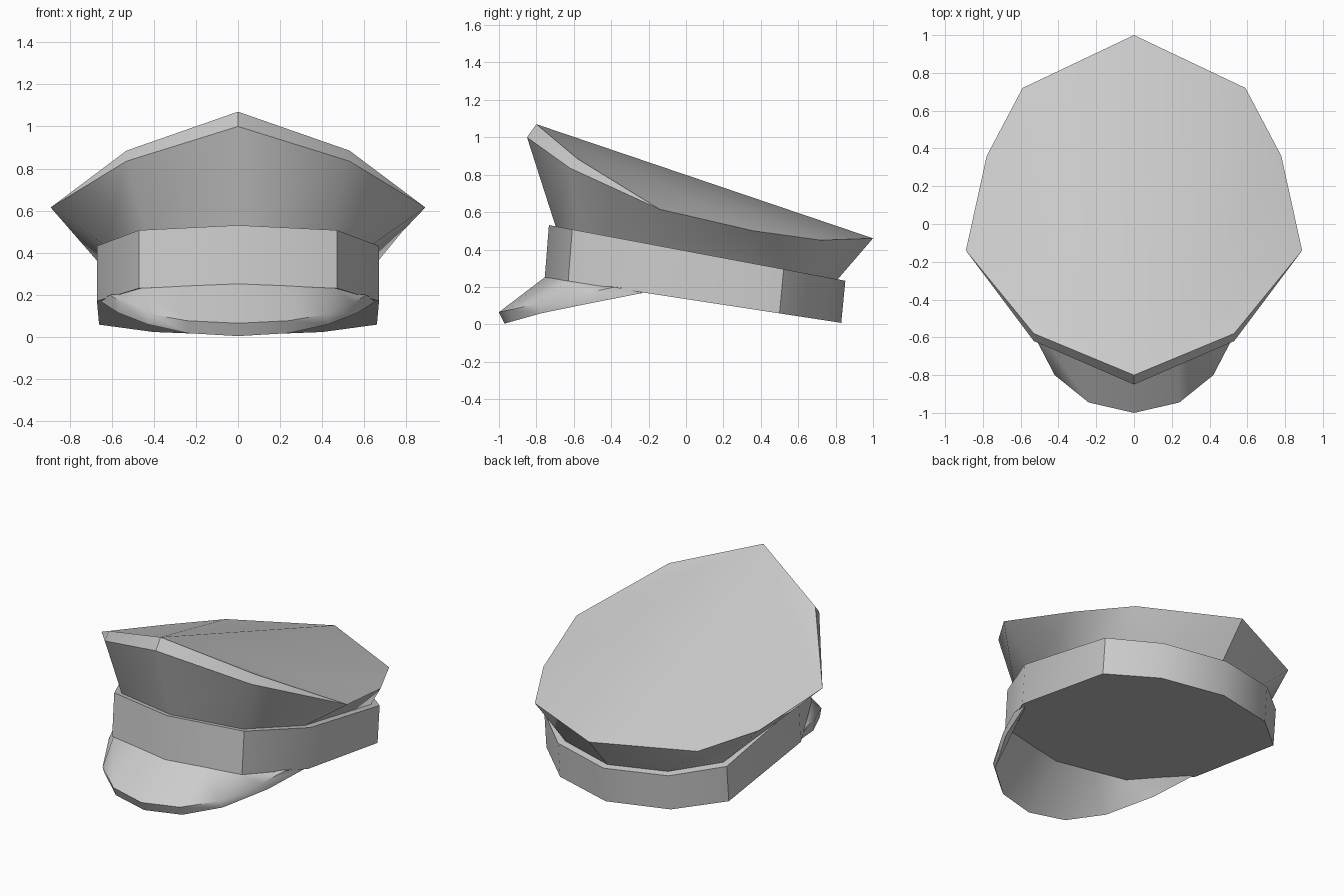
import bpy, bmesh, math

cube = bpy.data.objects.get("Cube")
if cube:
    bpy.data.objects.remove(cube)

grey = bpy.data.materials.new("plain_grey")
grey.use_nodes = True
colour = (0.6, 0.6, 0.6, 1)
grey.diffuse_color = colour
grey.node_tree.nodes["Principled BSDF"].inputs["Base Color"].default_value = colour


def ring(half):
    """Closed symmetric loop from the front-to-back points of the +x half."""
    return half + [(-x, y, z) for x, y, z in half[-2:0:-1]]


def strip(half):
    """Open symmetric row from the front point out to both sides."""
    return [(-x, y, z) for x, y, z in half[:0:-1]] + half


def loft(name, rows, closed, first=None, last=None, angle=40):
    """Skin neighbouring rows; ends may be an ngon 'cap' or a 'fan'."""
    bm = bmesh.new()
    grid = [[bm.verts.new(p) for p in row] for row in rows]
    count = len(rows[0])
    for low, high in zip(grid, grid[1:]):
        for i in range(count if closed else count - 1):
            j = (i + 1) % count
            bm.faces.new((low[i], low[j], high[j], high[i]))
    for row, style in ((grid[0], first), (grid[-1], last)):
        if style == "cap":
            bm.faces.new(row)
        elif style == "fan":
            for i in range(1, count - 1):
                bm.faces.new((row[0], row[i], row[i + 1]))
    bmesh.ops.remove_doubles(bm, verts=bm.verts, dist=0.0005)
    bmesh.ops.recalc_face_normals(bm, faces=bm.faces)
    mesh = bpy.data.meshes.new(name)
    bm.to_mesh(mesh)
    bm.free()
    mesh.materials.append(grey)
    obj = bpy.data.objects.new(name, mesh)
    bpy.context.collection.objects.link(obj)
    bpy.ops.object.select_all(action="DESELECT")
    obj.select_set(True)
    bpy.context.view_layer.objects.active = obj
    bpy.ops.object.shade_smooth_by_angle(angle=math.radians(angle))
    return obj


# Head band: ten-sided, its top and bottom on tilted planes
plan = [(0, -0.755), (0.47, -0.63), (0.67, -0.23), (0.66, 0.5), (0.4, 0.73), (0, 0.83)]
band_low = [(x, y, 0.135 - 0.153 * y) for x, y in plan]
band_top = [(x, y + 0.022, 0.393 - 0.188 * (y + 0.022)) for x, y in plan]
loft("head_band", [ring(band_low), ring(band_top)], True, "cap", "cap")

# Crown: flares from inside the band to a wide rim with a bevelled front lip
base = [(x * 0.93, y * 0.95, 0.391 - 0.188 * y * 0.95) for x, y, z in band_top]
rim = [(0, -0.8, 1.07), (0.53, -0.58, 0.885), (0.89, -0.14, 0.615),
       (0.78, 0.36, 0.5), (0.59, 0.72, 0.45), (0, 1, 0.46)]
lip = [(0, -0.85, 1.0), (0.53, -0.62, 0.835)] + rim[2:]
loft("crown", [ring(base), ring(lip), ring(rim)], True, None, "fan", 35)

# Visor: curved plate under the front of the band, thin rim at its outer edge
outer = [(0, -1.0, 0.065), (0.24, -0.945, 0.077), (0.42, -0.8, 0.108),
         (0.55, -0.55, 0.163), (0.61, -0.38, 0.2)]
edge = [(0, -0.97, 0.004), (0.24, -0.92, 0.018), (0.43, -0.77, 0.06),
        (0.57, -0.5, 0.115), (0.65, -0.23, 0.168)]
inner = [(0, -0.755, 0.252), (0.235, -0.692, 0.243), (0.46, -0.63, 0.232),
         (0.565, -0.43, 0.204), (0.63, -0.3, 0.19)]
under = [(x * 0.96, y * 0.95, z - 0.005) for x, y, z in inner]
loft("visor", [strip(row) for row in (inner, outer, edge, under)], False)
